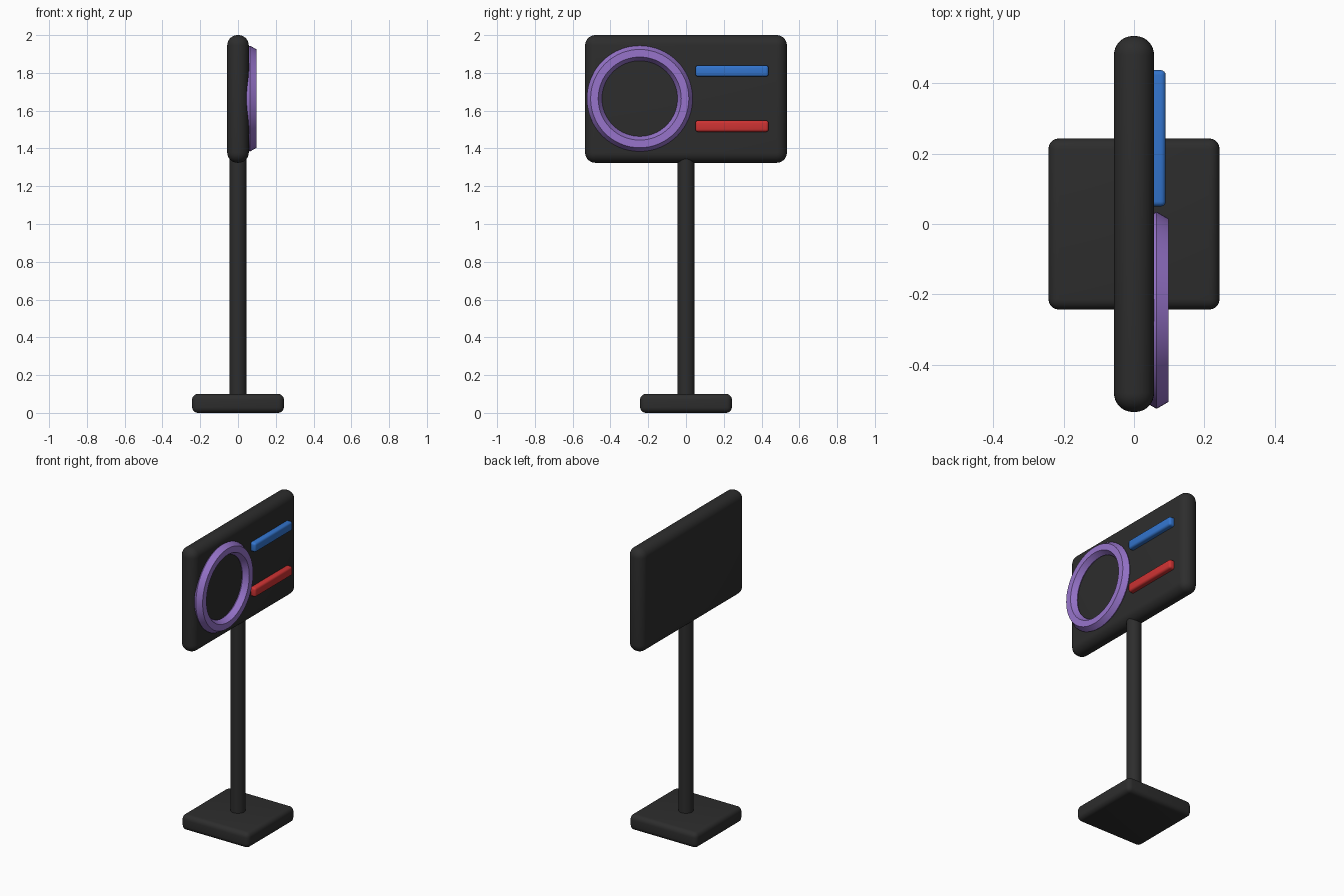
import bpy, math

if "Cube" in bpy.data.objects:
    bpy.data.objects.remove(bpy.data.objects["Cube"])


def mat(name, rgb):
    m = bpy.data.materials.new(name)
    m.diffuse_color = (*rgb, 1.0)
    m.use_nodes = True
    m.node_tree.nodes["Principled BSDF"].inputs["Base Color"].default_value = m.diffuse_color
    return m


DARK = mat("dark grey", (0.026, 0.026, 0.026))
PURPLE = mat("purple", (0.31, 0.175, 0.60))
BLUE = mat("blue", (0.033, 0.178, 0.62))
RED = mat("red", (0.62, 0.033, 0.033))


def finish(name, material, angle=40):
    ob = bpy.context.object
    ob.name = ob.data.name = name
    ob.data.materials.append(material)
    bpy.ops.object.shade_smooth_by_angle(angle=math.radians(angle))
    return ob


def rounded_box(name, lo, hi, radius, segments, material):
    """Box between two corners with rounded edges."""
    centre = [(a + b) / 2 for a, b in zip(lo, hi)]
    size = [b - a for a, b in zip(lo, hi)]
    bpy.ops.mesh.primitive_cube_add(size=1, location=centre)
    bpy.context.object.scale = size
    bpy.ops.object.transform_apply(location=False, rotation=False, scale=True)
    bev = bpy.context.object.modifiers.new("rounding", 'BEVEL')
    bev.width = radius
    bev.segments = segments
    bpy.ops.object.modifier_apply(modifier="rounding")
    return finish(name, material)


# Foot plate
rounded_box("base", (-0.243, -0.243, 0), (0.243, 0.243, 0.1), 0.03, 5, DARK)

# Round pole, ends buried in the foot and the panel
bpy.ops.mesh.primitive_cylinder_add(vertices=32, radius=0.045, depth=1.34,
                                    location=(0, 0, 0.72))
finish("pole", DARK)

# Sign panel with almost fully round edges
rounded_box("panel", (-0.057, -0.534, 1.324), (0.057, 0.534, 2.0), 0.054, 8, DARK)

# Ring with a six-sided section on the right face
bpy.ops.mesh.primitive_torus_add(major_radius=0.24, minor_radius=0.04,
                                 major_segments=64, minor_segments=6,
                                 location=(0.064, -0.245, 1.664),
                                 rotation=(0, math.pi / 2, 0))
finish("ring", PURPLE)

# Two coloured bars beside the ring
for name, z, material in (("upper_bar", 1.81, BLUE), ("lower_bar", 1.518, RED)):
    rounded_box(name, (0.03, 0.05, z - 0.03), (0.09, 0.437, z + 0.03), 0.014, 4, material)
